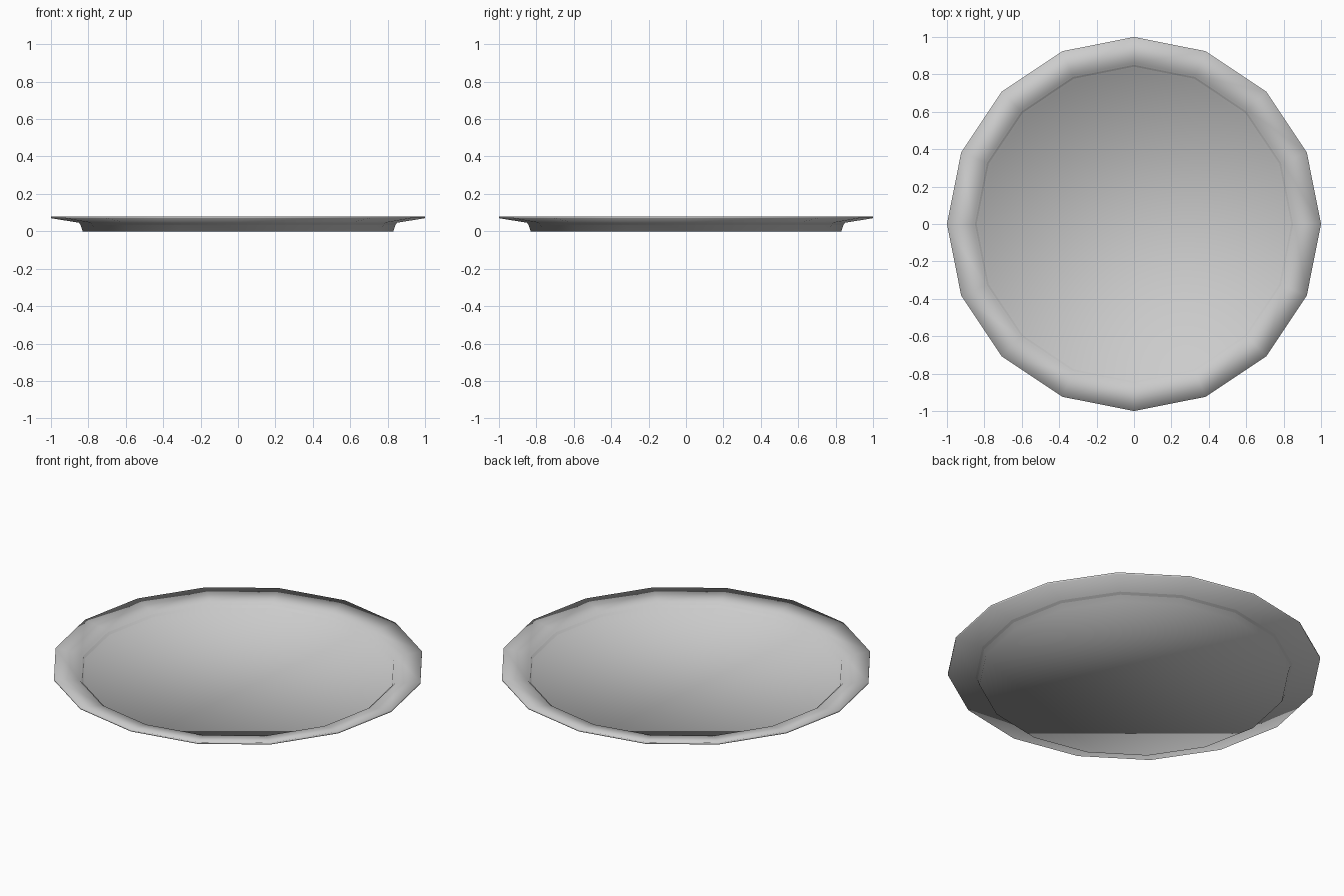
import bpy, bmesh
from math import cos, sin, pi

if "Cube" in bpy.data.objects:
    bpy.data.objects.remove(bpy.data.objects["Cube"])

SIDES = 16
# Closed plate section (radius, height): foot, underside of rim, lip, inner wall, floor
PROFILE = [(0.83, 0.0), (0.845, 0.045), (1.0, 0.07), (1.0, 0.08),
           (0.86, 0.058), (0.825, 0.012)]

bm = bmesh.new()
rings = [[bm.verts.new((r * cos(2 * pi * i / SIDES), r * sin(2 * pi * i / SIDES), z))
          for i in range(SIDES)] for r, z in PROFILE]

# Bands between neighbouring rings
for a, b in zip(rings, rings[1:]):
    for i in range(SIDES):
        j = (i + 1) % SIDES
        bm.faces.new((a[i], a[j], b[j], b[i]))

# Flat base and dish floor
bm.faces.new(list(reversed(rings[0])))
bm.faces.new(rings[-1])

# Softly shaded throughout
for f in bm.faces:
    f.smooth = True
bmesh.ops.recalc_face_normals(bm, faces=bm.faces)

mesh = bpy.data.meshes.new("plate")
bm.to_mesh(mesh)
bm.free()
plate = bpy.data.objects.new("plate", mesh)
bpy.context.collection.objects.link(plate)
